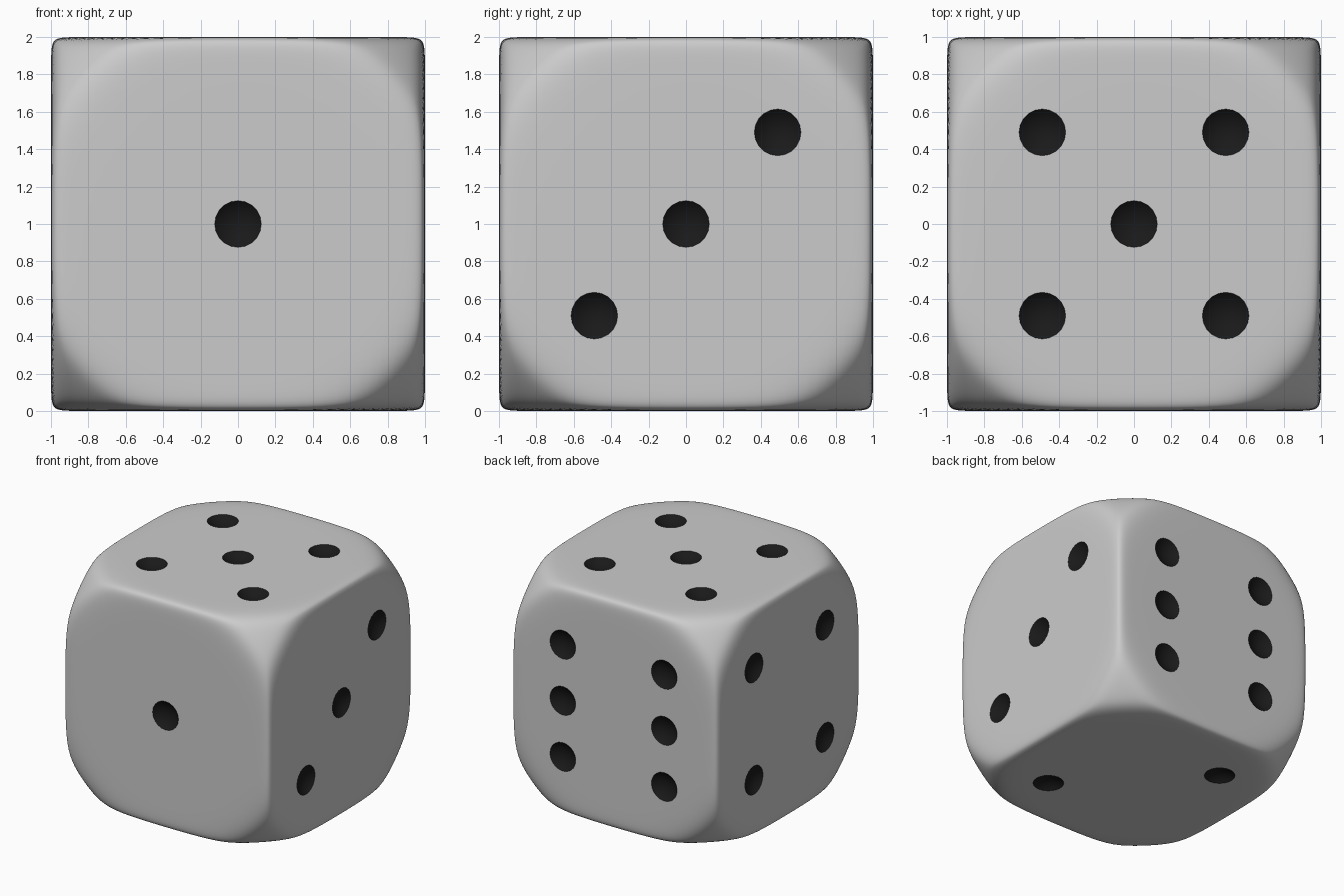
import bpy, bmesh, math
from mathutils import Vector, Matrix

if "Cube" in bpy.data.objects:
    bpy.data.objects.remove(bpy.data.objects["Cube"])

R = 0.125        # pip rim radius
S = 0.49         # pip spacing
DEPTH = 0.05     # pip depth
CENTRE = Vector((0, 0, 1))


def material(name, rgb):
    m = bpy.data.materials.new(name)
    m.diffuse_color = (*rgb, 1)
    m.use_nodes = True
    m.node_tree.nodes["Principled BSDF"].inputs["Base Color"].default_value = m.diffuse_color
    return m


def make_object(name, bm):
    mesh = bpy.data.meshes.new(name)
    bm.to_mesh(mesh)
    bm.free()
    ob = bpy.data.objects.new(name, mesh)
    bpy.context.collection.objects.link(ob)
    return ob


def to_surface(d):
    """Push a direction out to a crisp cube whose corners are softened by a ball."""
    lo, hi = 0.3, 1.2
    for _ in range(30):
        k = (lo + hi) / 2
        p = d * k
        f = sum(abs(c) ** 41 for c in p) + (p.length / 1.5) ** 30
        lo, hi = (k, hi) if f < 1 else (lo, k)
    return d * lo


# Body: gridded cube, denser towards the edges, shaped to the rounded form
bm = bmesh.new()
bmesh.ops.create_cube(bm, size=2)
bmesh.ops.subdivide_edges(bm, edges=bm.edges[:], cuts=39, use_grid_fill=True)
for v in bm.verts:
    d = Vector([math.sin(c * math.pi / 2) for c in v.co])
    v.co = to_surface(d) + CENTRE
body = make_object("die_body", bm)
dark = material("pip_black", (0.01, 0.01, 0.01))
body.data.materials.append(material("body_grey", (0.8, 0.8, 0.8)))
body.data.materials.append(dark)

# Pip layouts: face normal, right axis, up axis, positions in steps of S
X, Y, Z = Vector((1, 0, 0)), Vector((0, 1, 0)), Vector((0, 0, 1))
corners = [(a, b) for a in (-1, 1) for b in (-1, 1)]
faces = [
    (-Y, X, Z, [(0, 0)]),
    (-Z, X, Y, [(-1, 1), (1, -1)]),
    (X, Y, Z, [(-1, -1), (0, 0), (1, 1)]),
    (-X, Y, Z, corners),
    (Z, X, Y, corners + [(0, 0)]),
    (Y, X, Z, [(a, b) for a in (-1, 1) for b in (-1, 0, 1)]),
]

# Pip cutters: balls sunk slightly into each face
ball = (R * R + DEPTH * DEPTH) / (2 * DEPTH)
bm = bmesh.new()
for n, u, w, spots in faces:
    turn = n.to_track_quat('Z', 'Y').to_matrix().to_4x4()
    for a, b in spots:
        pos = CENTRE + n * (1 + ball - DEPTH) + (u * a + w * b) * S
        bmesh.ops.create_uvsphere(bm, u_segments=20, v_segments=32, radius=ball,
                                  matrix=Matrix.Translation(pos) @ turn)
cutter = make_object("pip_cutters", bm)
cutter.data.materials.append(dark)
cutter.hide_render = True
cutter.hide_viewport = False

# Hollow out the pips, keeping the cutters' dark material inside them
mod = body.modifiers.new("pips", 'BOOLEAN')
mod.operation = 'DIFFERENCE'
mod.solver = 'EXACT'
mod.object = cutter
mod.material_mode = 'TRANSFER'
bpy.context.view_layer.objects.active = body
body.select_set(True)
bpy.ops.object.modifier_apply(modifier=mod.name)
bpy.data.objects.remove(cutter)

bpy.ops.object.shade_smooth_by_angle(angle=math.radians(35))
